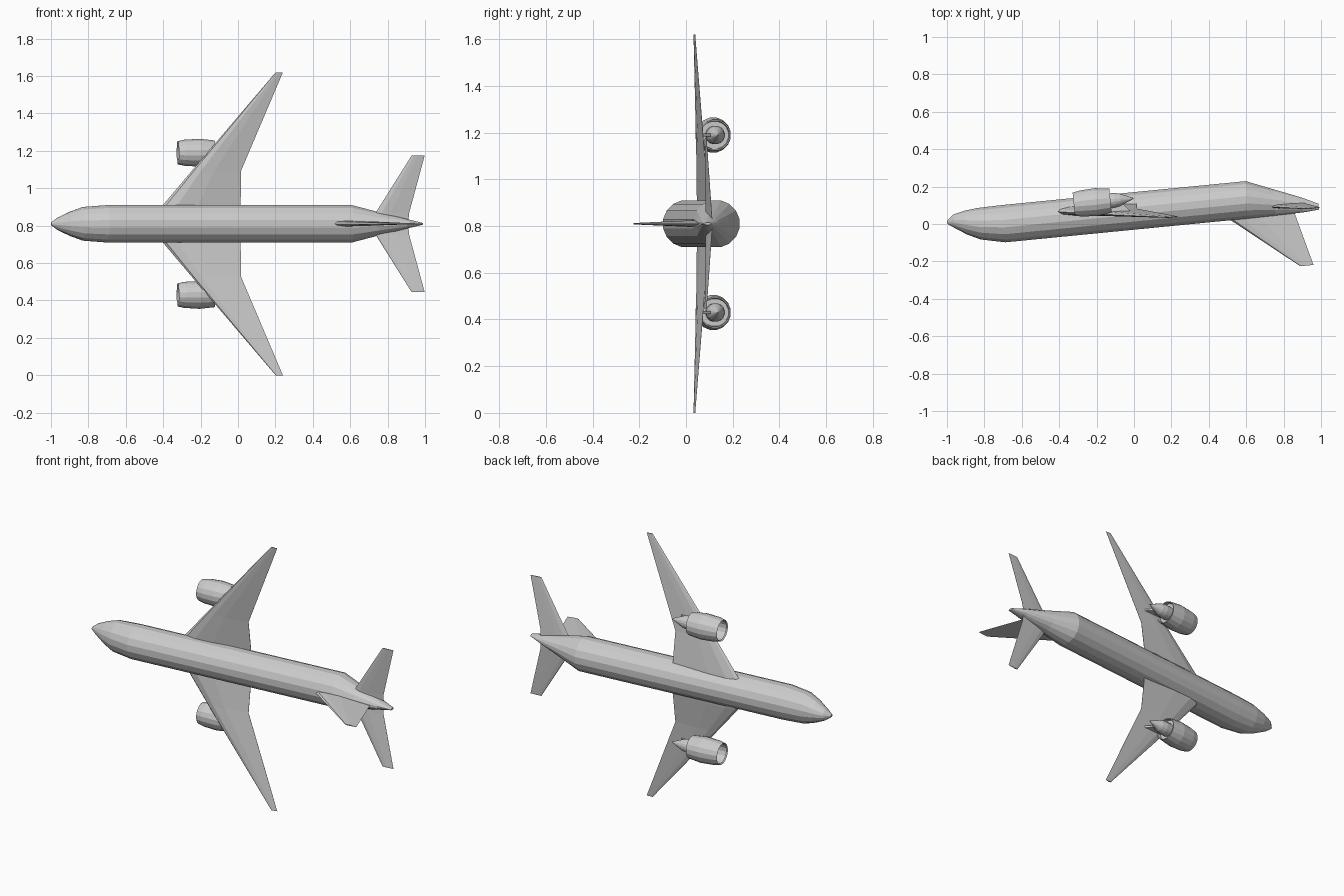
import bpy, bmesh, math
from mathutils import Matrix, Vector

if "Cube" in bpy.data.objects:
    bpy.data.objects.remove(bpy.data.objects["Cube"])

# Aircraft frame: X aft, Y spanwise, Z up, tilted and laid on its side
tilt = math.radians(5.6)
c, s = math.cos(tilt), math.sin(tilt)
FRAME = Matrix(((c, 0, s, 0), (s, 0, -c, 0.07), (0, 1, 0, 0.81), (0, 0, 0, 1)))

grey = bpy.data.materials.new("light grey")
grey.use_nodes = True
colour = (0.6, 0.6, 0.6, 1)
grey.diffuse_color = colour
grey.node_tree.nodes["Principled BSDF"].inputs["Base Color"].default_value = colour


def loft(name, rings, mirror=False):
    """Skin a list of equal closed rings, cap both ends, optionally mirror across the span."""
    bm = bmesh.new()
    loops = [[bm.verts.new(p) for p in ring] for ring in rings]
    n = len(rings[0])
    for a, b in zip(loops, loops[1:]):
        for i in range(n):
            j = (i + 1) % n
            bm.faces.new((a[i], a[j], b[j], b[i]))
    bm.faces.new(loops[0])
    bm.faces.new(loops[-1])
    bmesh.ops.recalc_face_normals(bm, faces=bm.faces)
    mesh = bpy.data.meshes.new(name)
    bm.to_mesh(mesh)
    bm.free()
    mesh.materials.append(grey)
    ob = bpy.data.objects.new(name, mesh)
    bpy.context.collection.objects.link(ob)
    ob.matrix_world = FRAME
    if mirror:
        mod = ob.modifiers.new("mirror", 'MIRROR')
        mod.use_axis = (False, True, False)
    return ob


def oval(x, half, top, bottom, y=0, sides=16):
    mid, tall = (top + bottom) / 2, (top - bottom) / 2
    ring = []
    for k in range(sides):
        t = 2 * math.pi * (k + 0.5) / sides
        ring.append(Vector((x, y + half * math.cos(t), mid + tall * math.sin(t))))
    return ring


# Airfoil outline: chord fraction and signed thickness fraction
AIRFOIL = [(0, 0), (0.04, 0.55), (0.18, 1), (0.45, 0.9), (1, 0.04),
           (1, -0.04), (0.45, -0.6), (0.18, -0.7), (0.04, -0.4)]


def foil(front, rear, span, height, thick, upright=False):
    ring = []
    for f, t in AIRFOIL:
        x, d = front + f * (rear - front), t * thick
        if upright:
            d = (abs(t) > 0.3) * math.copysign(thick, t) * min(1, abs(t) * 1.3)
            ring.append(Vector((x, d, height)))
        else:
            ring.append(Vector((x, span, height + d)))
    return ring


# Fuselage: drooped nose, straight barrel, upswept tail
loft("fuselage", [oval(*st) for st in [
    (-1.0, 0.008, -0.028, -0.046), (-0.965, 0.034, -0.003, -0.075),
    (-0.9, 0.066, 0.04, -0.091), (-0.83, 0.092, 0.074, -0.099),
    (-0.7, 0.102, 0.102, -0.102), (0.61, 0.102, 0.102, -0.102),
    (0.75, 0.064, 0.1, -0.045), (0.9, 0.026, 0.097, 0.016),
    (0.985, 0.005, 0.09, 0.058)]])

# Swept wings with a trailing edge kink
loft("wings", [foil(*st) for st in [
    (-0.44, 0.02, 0.05, -0.04, 0.03), (-0.4, 0.018, 0.1, -0.035, 0.027),
    (-0.25, 0.016, 0.28, -0.01, 0.016), (0.197, 0.236, 0.81, 0.054, 0.004)]], True)

# Tailplanes
loft("tailplanes", [foil(*st) for st in [
    (0.71, 0.91, 0.01, 0.046, 0.012), (0.735, 0.915, 0.06, 0.05, 0.011),
    (0.925, 0.995, 0.365, 0.079, 0.003)]], True)

# Tail fin
loft("tail_fin", [foil(*st, upright=True) for st in [
    (0.45, 0.845, 0, 0.05, 0.018), (0.512, 0.855, 0, 0.102, 0.015),
    (0.856, 0.927, 0, 0.381, 0.003)]])

# Engines: open nacelle with a fan disc inside, then the exhaust cone
ENGINE_Y, ENGINE_Z = 0.38, -0.067


def engine_ring(x, r):
    return oval(x, r, ENGINE_Z + r, ENGINE_Z - r, ENGINE_Y)


loft("engine_nacelles", [engine_ring(*st) for st in [
    (-0.24, 0.06), (-0.31, 0.058), (-0.317, 0.063), (-0.28, 0.071),
    (-0.2, 0.076), (-0.12, 0.067), (-0.12, 0.062), (-0.14, 0.06)]], True)
loft("exhaust_cones", [engine_ring(*st) for st in [
    (-0.15, 0.04), (-0.1, 0.04), (-0.07, 0.034), (0.005, 0.002)]], True)

# Pylons joining engines to wings
loft("engine_pylons", [
    [Vector((x, ENGINE_Y + side, z)) for x, side, z in [
        (a, -0.006, h), (b, -0.006, h), (b, 0.006, h), (a, 0.006, h)]]
    for a, b, h in [(-0.2, -0.06, -0.05), (-0.17, -0.02, -0.003)]], True)
